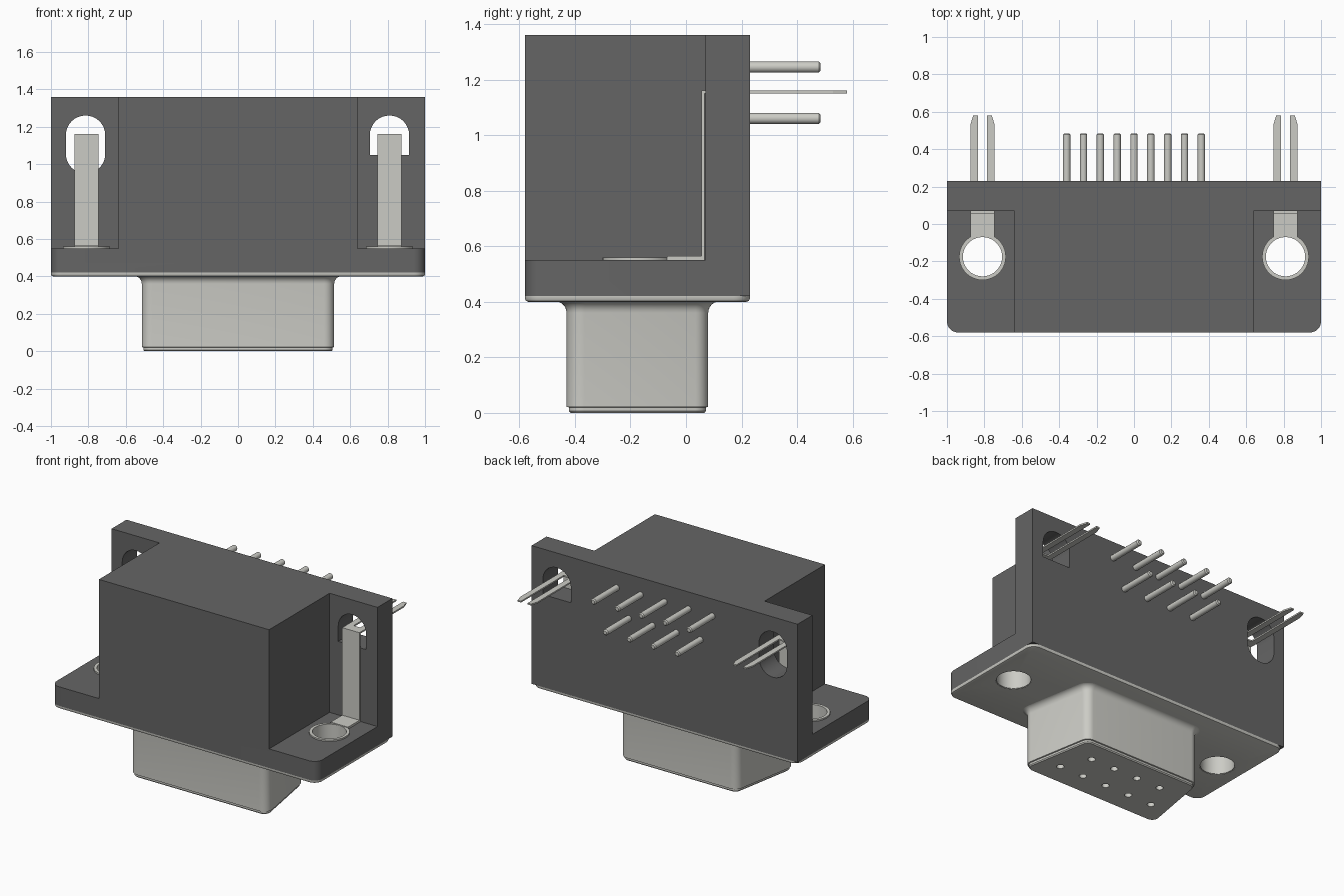
import bpy, bmesh, math
from mathutils import Vector

if "Cube" in bpy.data.objects:
    bpy.data.objects.remove(bpy.data.objects["Cube"])


def material(name, color):
    m = bpy.data.materials.new(name)
    m.diffuse_color = (*color, 1)
    m.use_nodes = True
    m.node_tree.nodes["Principled BSDF"].inputs["Base Color"].default_value = m.diffuse_color
    return m


DARK = material("dark_plastic", (0.13, 0.13, 0.13))
METAL = material("pale_metal", (0.60, 0.60, 0.56))


def rounded(pts, radii, n=8):
    """Outline of a convex polygon with one radius per corner."""
    out = []
    for i, p in enumerate(pts):
        r = radii[i]
        if r <= 0:
            out.append(tuple(p))
            continue
        p = Vector(p)
        u = (Vector(pts[i - 1]) - p).normalized()
        v = (Vector(pts[(i + 1) % len(pts)]) - p).normalized()
        half = u.angle(v) / 2
        c = p + (u + v).normalized() * r / math.sin(half)
        a = p + u * r / math.tan(half) - c
        b = p + v * r / math.tan(half) - c
        t0 = math.atan2(a.y, a.x)
        sweep = (math.atan2(b.y, b.x) - t0 + math.pi) % math.tau - math.pi
        for k in range(n + 1):
            t = t0 + sweep * k / n
            out.append((c.x + r * math.cos(t), c.y + r * math.sin(t)))
    return out


def rect(x0, x1, y0, y1):
    return [(x0, y0), (x1, y0), (x1, y1), (x0, y1)]


def circle(cx, cy, r, n=40):
    return [(cx + r * math.cos(math.tau * k / n), cy + r * math.sin(math.tau * k / n)) for k in range(n)]


def loft(name, rings, axis="z", mat=METAL, closed=False):
    """Skin a list of (outline, height) rings; closed joins last ring to first."""
    bm = bmesh.new()
    loops = [[bm.verts.new((u, v, h) if axis == "z" else (u, h, v)) for u, v in o] for o, h in rings]
    pairs = list(zip(loops, loops[1:]))
    if closed:
        pairs.append((loops[-1], loops[0]))
    else:
        bm.faces.new(loops[0])
        bm.faces.new(loops[-1])
    for a, b in pairs:
        for i in range(len(a)):
            bm.faces.new((a[i - 1], a[i], b[i], b[i - 1]))
    bmesh.ops.recalc_face_normals(bm, faces=bm.faces)
    me = bpy.data.meshes.new(name)
    bm.to_mesh(me)
    bm.free()
    me.materials.append(mat)
    ob = bpy.data.objects.new(name, me)
    bpy.context.collection.objects.link(ob)
    return ob


def prism(name, outline, a, b, axis="z", mat=METAL):
    return loft(name, [(outline, a), (outline, b)], axis, mat)


def cut(ob, cutters):
    bpy.context.view_layer.objects.active = ob
    for c in cutters:
        c.hide_render = True
        m = ob.modifiers.new("cut", "BOOLEAN")
        m.operation, m.solver, m.object = "DIFFERENCE", "EXACT", c
        bpy.ops.object.modifier_apply(modifier=m.name)
        bpy.data.objects.remove(c)


HX, HY = 0.81, -0.175      # mounting hole centre

# Plastic housing: full block with side pockets, slots and bores cut away
body = prism("housing", rounded(rect(-1, 1, -0.58, 0.23), [0.06, 0.06, 0, 0]), 0.42, 1.36, mat=DARK)
cutters = []
for s in (-1, 1):
    xs = sorted((s * 0.64, s * 1.2))
    cutters.append(prism("pocket", rect(*xs, -0.8, 0.07), 0.55, 1.6, mat=DARK))
    cutters.append(prism("bore", circle(s * HX, HY, 0.115), 0.3, 0.7, mat=DARK))
R = 0.104
cutters.append(prism("slot_round", rounded(rect(-0.92, -0.71, 0.95, 1.26), [R] * 4), 0, 0.4, "y", DARK))
cutters.append(prism("slot_flat", rounded(rect(0.705, 0.915, 1.05, 1.26), [0, 0, R, R]), 0, 0.4, "y", DARK))
cut(body, cutters)

# Metal face plate with softened lower rim
plate = loft("face_plate", [
    (rounded(rect(-1 + d, 1 - d, -0.58 + d, 0.23 - d), [0.06 - d] * 4), z)
    for z, d in ((0.40, 0.012), (0.403, 0.004), (0.41, 0), (0.42, 0))])
cut(plate, [prism("plate_hole", circle(s * HX, HY, 0.11), 0.3, 0.6) for s in (-1, 1)])


# D-shaped shell with stepped tip and flared root
def d_outline(d):
    t, k = math.tan(math.radians(10)), d / math.cos(math.radians(10))
    y0, y1 = -0.43 - d, 0.08 + d
    w0, w1 = (0.525 - t * (y + 0.43) + k for y in (y0, y1))
    return rounded([(-w0, y0), (w0, y0), (w1, y1), (-w1, y1)], [0.055 + d] * 4)


profile = [(0, -0.014), (0.007, -0.008), (0.02, -0.008), (0.022, 0)]
for k in range(7):
    a = math.pi / 2 * k / 6
    profile.append((0.36 + 0.042 * math.sin(a), 0.042 * (1 - math.cos(a))))
shell = loft("plug_shell", [(d_outline(d), z) for z, d in profile])

# Nine contacts: socket openings below, solder pins behind
sockets = []
pins = []
for i in range(9):
    x = (i - 4) * 0.09
    upper = i % 2 == 0
    sockets.append(prism("socket", circle(x, -0.27 if upper else -0.08, 0.023, 20), -0.1, 0.2))
    z = 1.245 if upper else 1.06
    pins.append(loft(f"contact_pin_{i + 1}", [
        (circle(x, z, r, 20), y) for y, r in ((0.2, 0.02), (0.478, 0.02), (0.485, 0.013))], "y"))
cut(shell, sockets)

# Board-lock brackets: sleeve, foot, upright and forked prongs
sleeves = []
for s, side in ((-1, "left"), (1, "right")):
    sleeves.append(loft(f"{side}_sleeve", [
        (circle(s * HX, HY, r), z) for r, z in
        ((0.105, 0.402), (0.105, 0.56), (0.125, 0.56), (0.125, 0.549), (0.114, 0.549), (0.114, 0.402))],
        closed=True))
    strip = rect(s * HX - 0.065, s * HX + 0.065, 0.055, 0.067)
    foot = rect(s * HX - 0.065, s * HX + 0.065, -0.068, 0.067)
    prism(f"{side}_bracket_foot", foot, 0.551, 0.565)
    prism(f"{side}_bracket_upright", strip, 0.565, 1.15)
    half = [(0.065, 0.055), (0.065, 0.53), (0.05, 0.58), (0.025, 0.58), (0.025, 0.12)]
    fork = half + [(-u, v) for u, v in reversed(half)]
    prism(f"{side}_bracket_fork", [(s * HX + u, v) for u, v in fork], 1.15, 1.16)

# Smooth the rounded parts, keep the edges sharp
bpy.ops.object.select_all(action="DESELECT")
for ob in [body, plate, shell] + pins + sleeves:
    ob.select_set(True)
bpy.context.view_layer.objects.active = shell
bpy.ops.object.shade_smooth_by_angle(angle=math.radians(30))
